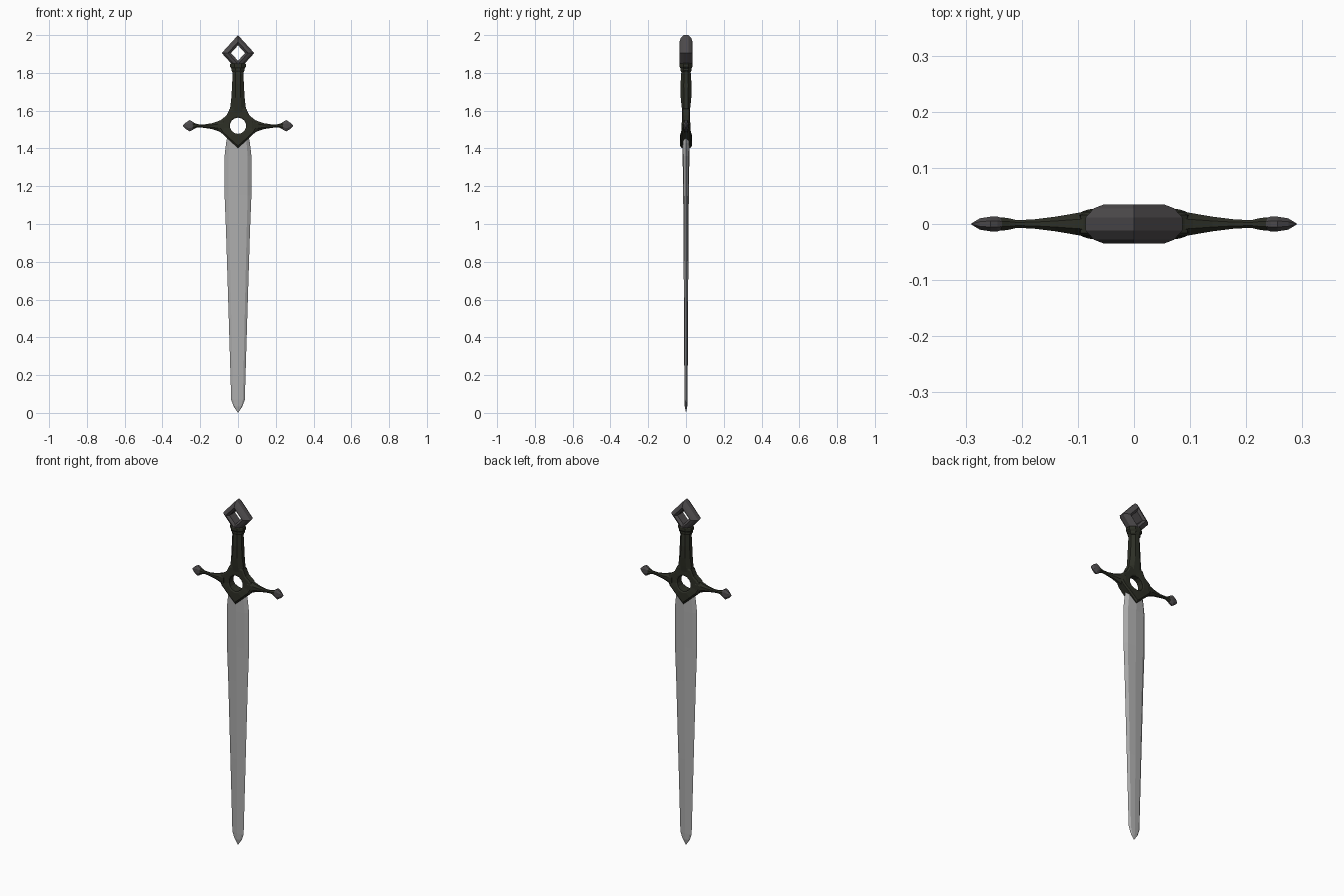
import bpy, bmesh
from math import sin, cos, pi, radians

if "Cube" in bpy.data.objects:
    bpy.data.objects.remove(bpy.data.objects["Cube"])


def material(name, rgb):
    m = bpy.data.materials.new(name)
    m.diffuse_color = (*rgb, 1)
    m.use_nodes = True
    m.node_tree.nodes["Principled BSDF"].inputs["Base Color"].default_value = m.diffuse_color
    return m


STEEL = material("blade steel", (0.42, 0.42, 0.42))
DARK = material("dark bronze", (0.026, 0.028, 0.019))
GREY = material("dark grey metal", (0.075, 0.07, 0.073))

OCT = [(cos(radians(22.5 + 45 * k)) / cos(radians(22.5)),
        sin(radians(22.5 + 45 * k)) / cos(radians(22.5))) for k in range(8)]


def finish(name, bm, mat):
    bmesh.ops.remove_doubles(bm, verts=bm.verts, dist=0.0003)
    bmesh.ops.recalc_face_normals(bm, faces=bm.faces)
    me = bpy.data.meshes.new(name)
    bm.to_mesh(me)
    bm.free()
    me.materials.append(mat)
    ob = bpy.data.objects.new(name, me)
    bpy.context.collection.objects.link(ob)
    return ob


def skin(name, loops, mat, closed=False):
    """Join matching point loops with quads; cap the ends unless closed."""
    bm = bmesh.new()
    rings = [[bm.verts.new(p) for p in loop] for loop in loops]
    n = len(rings[0])
    for i in range(len(rings) - (0 if closed else 1)):
        a, b = rings[i], rings[(i + 1) % len(rings)]
        for k in range(n):
            j = (k + 1) % n
            bm.faces.new((a[k], a[j], b[j], b[k]))
    if not closed:
        bm.faces.new(rings[0])
        bm.faces.new(rings[-1])
    return finish(name, bm, mat)


def loft_z(name, sections, mat, prof=OCT):
    return skin(name, [[(u * hx, v * hy, z) for u, v in prof]
                       for z, hx, hy in sections], mat)


def loft_x(name, sections, mat, side):
    return skin(name, [[(side * x, u * hy, z + v * hz) for u, v in OCT]
                       for x, z, hy, hz in sections], mat)


# blade: central ridge with bevelled edges
BLADE = [(1, 0), (0.72, 0.75), (0, 1), (-0.72, 0.75),
         (-1, 0), (-0.72, -0.75), (0, -1), (0.72, -0.75)]
loft_z("blade", [(1.465, 0.056, 0.019), (1.43, 0.063, 0.019),
                 (1.36, 0.071, 0.018), (1.15, 0.071, 0.015),
                 (0.95, 0.063, 0.013), (0.5, 0.049, 0.011),
                 (0.07, 0.036, 0.008), (0.035, 0.024, 0.007),
                 (0.0, 0.0001, 0.0001)], STEEL, BLADE)

# guard centre: pierced plate flowing up to the grip and out to the arms
CZ = 1.52
right = [(0, -0.118, 0.031), (0.05, -0.073, 0.030), (0.09, -0.036, 0.026),
         (0.103, -0.012, 0.022), (0.095, 0.027, 0.021), (0.06, 0.055, 0.021),
         (0.044, 0.09, 0.020), (0, 0.1, 0.019)]
outline = right + [(-x, z, d) for x, z, d in right[-2:0:-1]]


def guard_ring(scale, depth):
    return [(x * scale, d * depth, CZ + z * scale) for x, z, d in outline]


def hole_ring(r, depth):
    return [(r * cos(-pi / 2 + 2 * pi * k / 14), outline[k][2] * depth,
             CZ + r * sin(-pi / 2 + 2 * pi * k / 14)) for k in range(14)]


skin("guard_centre", [hole_ring(0.043, -0.85), hole_ring(0.05, -1),
                      guard_ring(0.9, -1), guard_ring(1, -0.75),
                      guard_ring(1, 0.75), guard_ring(0.9, 1),
                      hole_ring(0.05, 1), hole_ring(0.043, 0.85)],
     DARK, closed=True)

# guard arms with grey end knobs
for label, side in (("left", -1), ("right", 1)):
    loft_x(label + "_guard_arm",
           [(0.075, 1.517, 0.024, 0.041), (0.105, 1.518, 0.019, 0.026),
            (0.14, 1.518, 0.013, 0.015), (0.18, 1.518, 0.008, 0.009),
            (0.21, 1.52, 0.007, 0.008), (0.222, 1.52, 0.010, 0.011),
            (0.236, 1.52, 0.012, 0.018), (0.242, 1.52, 0.010, 0.018)],
           DARK, side)
    loft_x(label + "_guard_knob",
           [(0.232, 1.52, 0.010, 0.015), (0.243, 1.52, 0.013, 0.024),
            (0.256, 1.52, 0.013, 0.030), (0.275, 1.52, 0.010, 0.018),
            (0.29, 1.52, 0.001, 0.003)], GREY, side)

# grip: waisted octagonal handle
loft_z("grip", [(1.585, 0.049, 0.019), (1.62, 0.041, 0.023),
                (1.67, 0.035, 0.028), (1.74, 0.031, 0.029),
                (1.79, 0.029, 0.026), (1.825, 0.031, 0.023)], DARK)

# collars under the pommel
loft_z("lower_collar", [(1.805, 0.030, 0.025), (1.812, 0.035, 0.029),
                        (1.822, 0.035, 0.029), (1.826, 0.031, 0.026)], DARK)
loft_z("upper_collar", [(1.822, 0.034, 0.028), (1.832, 0.042, 0.034),
                        (1.846, 0.042, 0.034), (1.853, 0.036, 0.030)], DARK)

# pommel: open diamond frame with a rounded section
section = [(1, 0.012), (0.83, 0.028), (0.62, 0.035), (0.43, 0.025)]
section += [(s, -y) for s, y in reversed(section)]
skin("pommel", [[(0.086 * s, y, 1.905), (0, y, 1.905 + 0.095 * s),
                 (-0.086 * s, y, 1.905), (0, y, 1.905 - 0.095 * s)]
                for s, y in section], GREY, closed=True)
